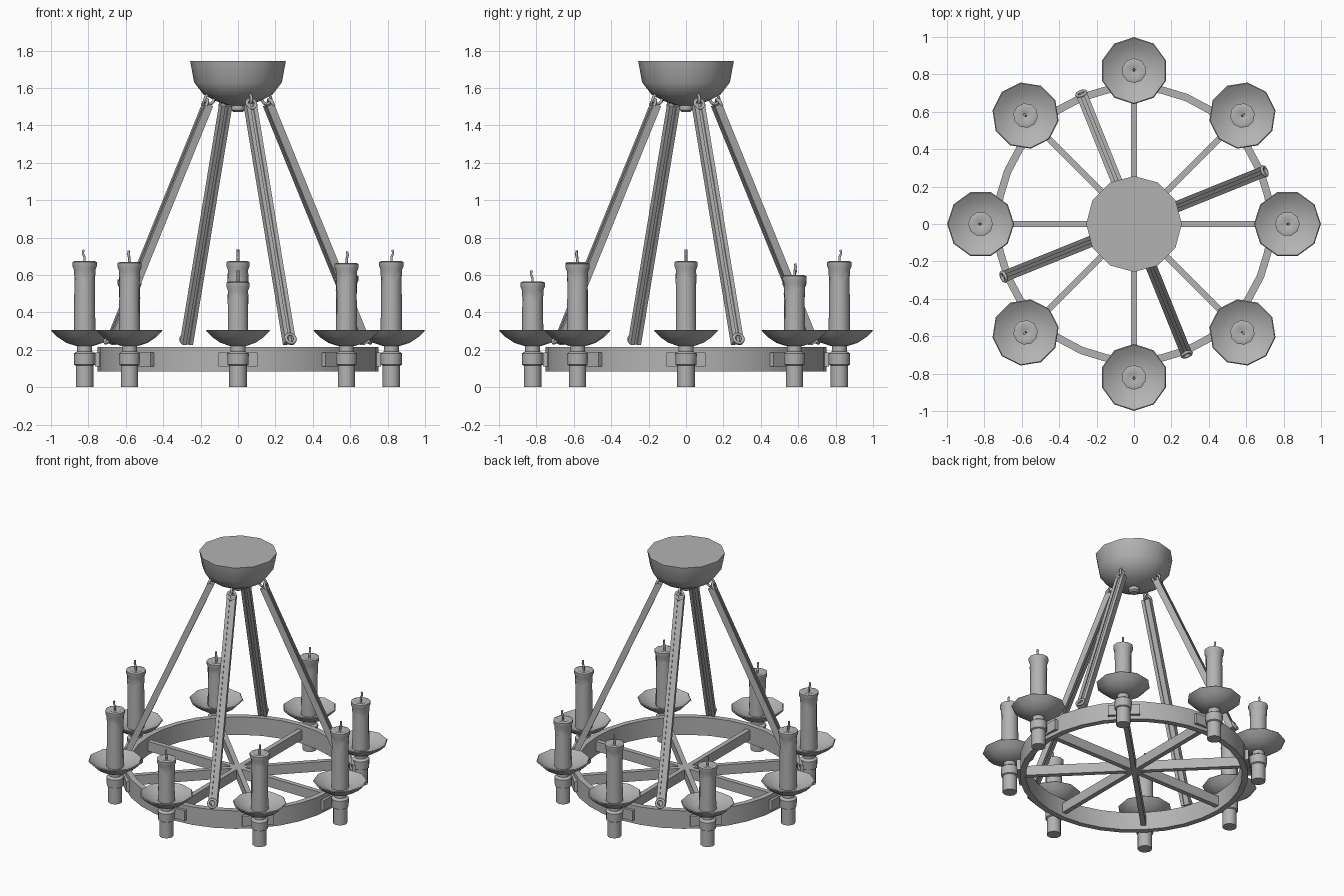
import bpy, bmesh, math
from mathutils import Vector, Matrix

if "Cube" in bpy.data.objects:
    bpy.data.objects.remove(bpy.data.objects["Cube"])

iron = bpy.data.materials.new("grey iron")
iron.diffuse_color = (0.45, 0.45, 0.45, 1)
iron.use_nodes = True
iron.node_tree.nodes["Principled BSDF"].inputs["Base Color"].default_value = iron.diffuse_color


def finish(name, bm, matrix=Matrix(), angle=40):
    bmesh.ops.recalc_face_normals(bm, faces=bm.faces)
    me = bpy.data.meshes.new(name)
    bm.to_mesh(me)
    bm.free()
    ob = bpy.data.objects.new(name, me)
    bpy.context.collection.objects.link(ob)
    me.materials.append(iron)
    ob.matrix_world = matrix
    bpy.ops.object.select_all(action='DESELECT')
    ob.select_set(True)
    bpy.context.view_layer.objects.active = ob
    bpy.ops.object.shade_smooth_by_angle(angle=math.radians(angle))
    return ob


def lathe(name, profile, sides, matrix=Matrix(), angle=40, closed=False, droop=None):
    """Spin (radius, z) points round z; droop lowers the last ring unevenly."""
    bm = bmesh.new()
    rings = []
    for k, (r, z) in enumerate(profile):
        ring = []
        for i in range(sides):
            a = math.tau * i / sides
            dz = droop[i % len(droop)] if droop and k == len(profile) - 1 else 0
            ring.append(bm.verts.new((r * math.cos(a), r * math.sin(a), z - dz)))
        rings.append(ring)
    pairs = list(zip(rings, rings[1:]))
    if closed:
        pairs.append((rings[-1], rings[0]))
    else:
        bm.faces.new(rings[0])
        if not droop:
            bm.faces.new(rings[-1])
    for lo, hi in pairs:
        for i in range(sides):
            j = (i + 1) % sides
            bm.faces.new((lo[i], lo[j], hi[j], hi[i]))
    return finish(name, bm, matrix, angle)


def box(name, size, matrix):
    bm = bmesh.new()
    bmesh.ops.create_cube(bm, size=1)
    bmesh.ops.scale(bm, vec=size, verts=bm.verts)
    return finish(name, bm, matrix)


def torus(name, major, minor, matrix):
    prof = [(major + minor * math.cos(math.tau * k / 6),
             minor * math.sin(math.tau * k / 6)) for k in range(6)]
    return lathe(name, prof, 14, matrix, 70, closed=True)


def extrude(name, section, length, matrix):
    """Extrude a closed (x, y) section along z."""
    bm = bmesh.new()
    face = bm.faces.new([bm.verts.new((x, y, 0)) for x, y in section])
    top = bmesh.ops.extrude_face_region(bm, geom=[face])['geom']
    bmesh.ops.translate(bm, vec=(0, 0, length),
                        verts=[v for v in top if isinstance(v, bmesh.types.BMVert)])
    return finish(name, bm, matrix)


def turn(a):
    return Matrix.Rotation(a, 4, 'Z')


# wheel: rim and crossing bars
lathe("rim", [(0.712, 0.085), (0.752, 0.085), (0.752, 0.215), (0.712, 0.215)], 32, closed=True)
for k in range(4):
    box("spoke_bar", (1.44, 0.034, 0.07),
        turn(k * math.pi / 4) @ Matrix.Translation((0, 0, 0.15)))

# ceiling canopy and its knob
lathe("canopy", [(0.04, 1.505), (0.12, 1.53), (0.185, 1.565), (0.235, 1.63),
                 (0.256, 1.745)], 12, angle=100)
lathe("canopy_knob", [(0.025, 1.472), (0.036, 1.482), (0.036, 1.51)], 10)

# four hanging arms with grooved bars and an eyelet at each end
w, d, g, c = 0.03, 0.021, 0.008, 0.007
section = [(-d, -w), (d, -w), (d, -g), (d - c, -g), (d - c, g), (d, g),
           (d, w), (-d, w), (-d, g), (c - d, g), (c - d, -g), (-d, -g)]
low, high = Vector((0.735, 0, 0.235)), Vector((0.175, 0, 1.51))
tilt = math.atan2(high.x - low.x, high.z - low.z)
lean = Matrix.Rotation(tilt, 4, 'Y')
for k in range(4):
    spin = turn(math.radians(22) + k * math.pi / 2)
    extrude("hanging_arm", section, (high - low).length,
            spin @ Matrix.Translation(low) @ lean)
    face_out = lean @ Matrix.Rotation(math.pi / 2, 4, 'Y')
    torus("lower_eyelet", 0.026, 0.009,
          spin @ Matrix.Translation((0.752, 0, 0.26)) @ face_out)
    torus("upper_eyelet", 0.026, 0.009,
          spin @ Matrix.Translation((0.19, 0, 1.515)) @ face_out)
    torus("canopy_hook", 0.026, 0.008,
          spin @ Matrix.Translation((0.165, 0, 1.54)) @ lean @ Matrix.Rotation(math.pi / 2, 4, 'X'))

# eight candle holders; candle heights run anticlockwise from +x
tops = [0.675, 0.60, 0.675, 0.58, 0.675, 0.67, 0.565, 0.665]
for k, top in enumerate(tops):
    spin = turn(k * math.pi / 4)
    place = spin @ Matrix.Translation((0.82, 0, 0))
    box("bracket", (0.03, 0.21, 0.075), spin @ Matrix.Translation((0.75, 0, 0.148)))
    lathe("holder_stem", [(0.047, 0), (0.047, 0.115), (0.056, 0.12), (0.058, 0.18),
                          (0.04, 0.192), (0.04, 0.235)], 12, place)
    lathe("drip_dish", [(0.045, 0.22), (0.10, 0.238), (0.145, 0.268), (0.179, 0.302),
                        (0.174, 0.307), (0.14, 0.285), (0.09, 0.262), (0.04, 0.255)],
          10, place, 60)
    lathe("candle", [(0.058, 0.25), (0.054, top - 0.03)], 10, place)
    # melted lip with uneven drips
    lathe("melted_wax", [(0.02, top - 0.012), (0.05, top), (0.066, top - 0.006),
                         (0.066, top - 0.026), (0.057, top - 0.048), (0.058, top - 0.075)],
          10, place, 50, droop=[0.0, 0.03, 0.005, 0.045, 0.01])
    # bent wick made from a short curve
    cu = bpy.data.curves.new("wick", 'CURVE')
    cu.dimensions = '3D'
    cu.bevel_depth = 0.007
    cu.bevel_resolution = 1
    cu.use_fill_caps = True
    sp = cu.splines.new('POLY')
    pts = [(0, -0.015), (0.001, 0.02), (0.009, 0.04), (0.006, 0.06)]
    sp.points.add(len(pts) - 1)
    for p, (x, z) in zip(sp.points, pts):
        p.co = (x, 0, top + z, 1)
    cu.materials.append(iron)
    wick = bpy.data.objects.new("wick", cu)
    bpy.context.collection.objects.link(wick)
    wick.matrix_world = place
